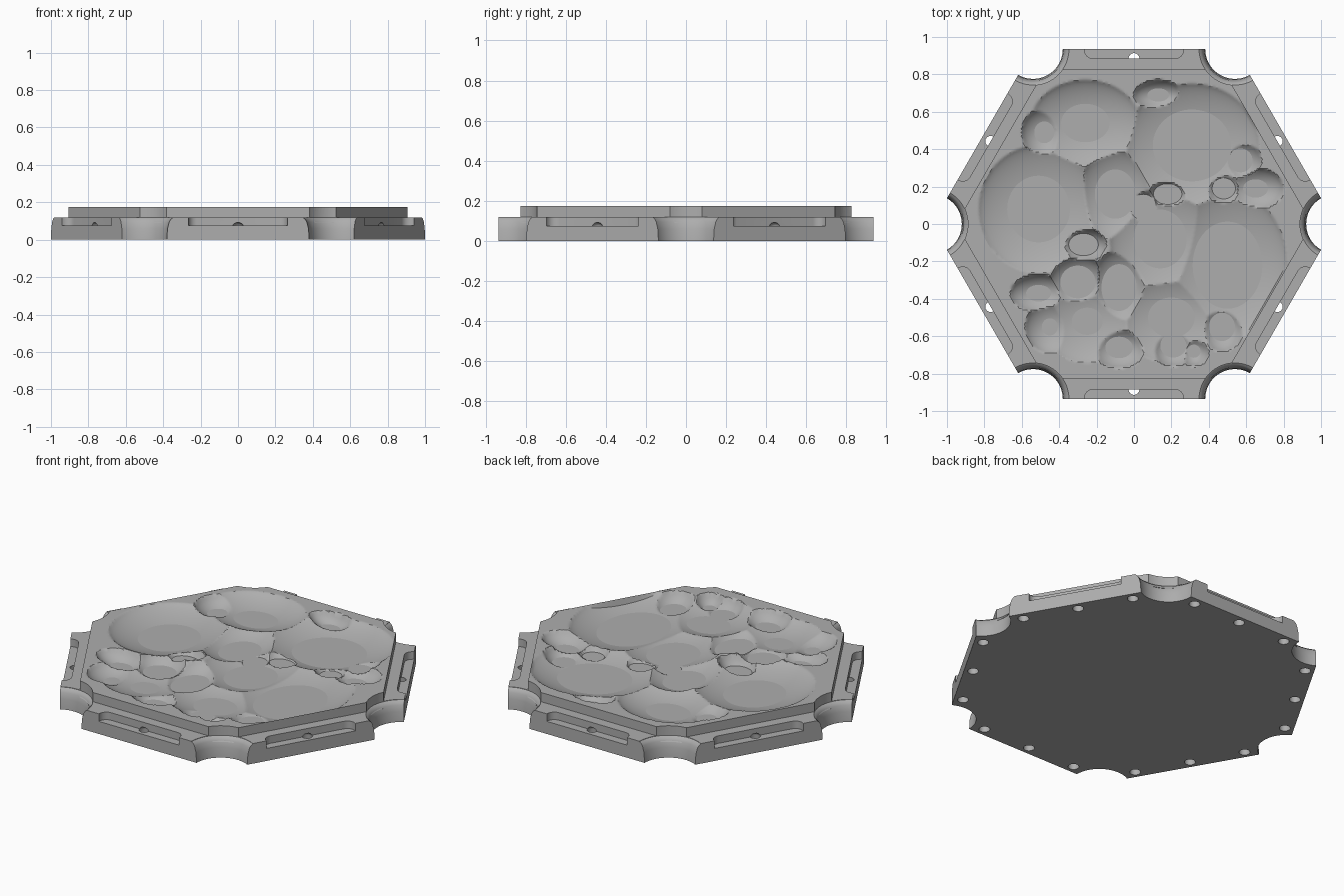
import bpy, bmesh
from math import sin, cos, pi, radians, sqrt
from mathutils import Matrix, Vector

if "Cube" in bpy.data.objects:
    bpy.data.objects.remove(bpy.data.objects["Cube"])

grey = bpy.data.materials.new("stone grey")
grey.use_nodes = True
grey.diffuse_color = (0.42, 0.42, 0.42, 1)
grey.node_tree.nodes["Principled BSDF"].inputs["Base Color"].default_value = (0.42, 0.42, 0.42, 1)

APOTHEM, TIER = 0.935, 0.825
LEDGE, TOP = 0.12, 0.175
CORNER = APOTHEM / cos(pi / 6)


def make_object(name, bm):
    bmesh.ops.recalc_face_normals(bm, faces=bm.faces)
    mesh = bpy.data.meshes.new(name)
    bm.to_mesh(mesh)
    bm.free()
    obj = bpy.data.objects.new(name, mesh)
    bpy.context.collection.objects.link(obj)
    mesh.materials.append(grey)
    return obj


def add_prism(bm, outline, z0, z1, matrix=Matrix()):
    rings = [[bm.verts.new(matrix @ Vector((x, y, z))) for x, y in outline] for z in (z0, z1)]
    bridge(bm, rings)


def add_lathe(bm, profile, centre, sides):
    rings = [[bm.verts.new((centre[0] + r * cos(2 * pi * i / sides),
                            centre[1] + r * sin(2 * pi * i / sides), z))
              for i in range(sides)] for r, z in profile]
    bridge(bm, rings)


def bridge(bm, rings):
    n = len(rings[0])
    for a, b in zip(rings, rings[1:]):
        for i in range(n):
            j = (i + 1) % n
            bm.faces.new((a[i], a[j], b[j], b[i]))
    bm.faces.new(rings[0][::-1])
    bm.faces.new(rings[-1])


def hexagon(apothem):
    r = apothem / cos(pi / 6)
    return [(r * cos(k * pi / 3), r * sin(k * pi / 3)) for k in range(6)]


def cut(obj, cutter):
    mod = obj.modifiers.new("cut", 'BOOLEAN')
    mod.operation, mod.solver, mod.object = 'DIFFERENCE', 'EXACT', cutter
    bpy.ops.object.select_all(action='DESELECT')
    bpy.context.view_layer.objects.active = obj
    obj.select_set(True)
    bpy.ops.object.modifier_apply(modifier=mod.name)


# Flared round notches at the six corners
bm = bmesh.new()
flare = [(0.159, -0.05), (0.159, 0), (0.163, 0.06), (0.172, 0.095),
         (0.181, 0.11), (0.192, 0.118), (0.192, 0.3)]
for x, y in hexagon(APOTHEM):
    add_lathe(bm, flare, (x, y), 64)
notches = make_object("notch_cutter", bm)

# Rounded side pockets, open at the ledge
bm = bmesh.new()
half, back, rad = 0.265, 0.885, 0.045
arc = [(half - rad + rad * sin(a), back + rad - rad * cos(a))
       for a in [radians(15 * i) for i in range(7)]]
side = arc + [(half, 1.1)]
pocket = side + [(-x, y) for x, y in reversed(side)]
for k in range(6):
    add_prism(bm, pocket, 0.075, 0.3, Matrix.Rotation(k * pi / 3, 4, 'Z'))
pockets = make_object("pocket_cutter", bm)

# Domed pin holes in the underside, three along each side
bm = bmesh.new()
dome = [(0.03, -0.05), (0.03, 0.068)]
dome += [(0.03 * cos(a), 0.068 + 0.024 * sin(a)) for a in [radians(18 * i) for i in range(1, 5)]]
for k in range(6):
    for x in (-0.315, 0, 0.315):
        p = Matrix.Rotation(k * pi / 3, 3, 'Z') @ Vector((x, 0.885, 0))
        add_lathe(bm, dome, p, 24)
holes = make_object("hole_cutter", bm)

# Hexagonal base
bm = bmesh.new()
add_prism(bm, hexagon(APOTHEM), 0, LEDGE)
base = make_object("base", bm)
for c in (notches, pockets, holes):
    cut(base, c)

# Scooped ground: centre x, y, radii x, y, depth
SCOOPS = [
    (-0.26, 0.54, 0.29, 0.23, 0.065), (0.31, 0.42, 0.36, 0.33, 0.075),
    (-0.51, 0.08, 0.32, 0.34, 0.07), (-0.10, 0.16, 0.20, 0.24, 0.072),
    (0.50, -0.22, 0.32, 0.40, 0.075), (0.14, -0.08, 0.27, 0.30, 0.07),
    (-0.25, -0.52, 0.25, 0.22, 0.06), (0.20, -0.50, 0.28, 0.24, 0.065),
    (-0.48, 0.49, 0.12, 0.13, 0.065), (0.13, 0.69, 0.13, 0.08, 0.065),
    (0.57, 0.34, 0.11, 0.11, 0.075), (0.65, 0.19, 0.15, 0.11, 0.065),
    (0.48, 0.19, 0.10, 0.09, 0.08), (0.05, 0.09, 0.10, 0.10, 0.09),
    (0.18, 0.16, 0.11, 0.08, 0.09), (-0.27, -0.11, 0.12, 0.09, 0.085),
    (-0.30, -0.31, 0.15, 0.14, 0.08), (-0.51, -0.37, 0.15, 0.10, 0.065),
    (-0.08, -0.34, 0.15, 0.20, 0.08), (-0.45, -0.55, 0.13, 0.14, 0.06),
    (-0.08, -0.66, 0.14, 0.11, 0.07), (0.21, -0.65, 0.12, 0.11, 0.075),
    (0.32, -0.68, 0.08, 0.08, 0.065), (0.47, -0.55, 0.12, 0.13, 0.075),
]


def ground_height(x, y):
    depth = 0
    for cx, cy, rx, ry, d in SCOOPS:
        q = ((x - cx) / rx) ** 2 + ((y - cy) / ry) ** 2
        if q < 1:
            depth = max(depth, d * (1 - q) ** 0.75)
    return TOP - depth


# Raised tier with a finely divided top
bm = bmesh.new()
centre = bm.verts.new((0, 0, TOP))
rim = [bm.verts.new((x, y, TOP)) for x, y in hexagon(TIER)]
for i in range(6):
    bm.faces.new((centre, rim[i], rim[(i + 1) % 6]))
bmesh.ops.subdivide_edges(bm, edges=bm.edges[:], cuts=85, use_grid_fill=True)
for v in bm.verts:
    if not v.is_boundary:
        v.co.z = ground_height(v.co.x, v.co.y)
border = [e for e in bm.edges if e.is_boundary]
skirt = bmesh.ops.extrude_edge_only(bm, edges=border)["geom"]
for v in skirt:
    if isinstance(v, bmesh.types.BMVert):
        v.co.z = LEDGE - 0.04
bmesh.ops.holes_fill(bm, edges=[e for e in bm.edges if e.is_boundary], sides=0)
tier = make_object("ground_tier", bm)
cut(tier, notches)

# Trim the hidden underside of the tier to the ledge
bm = bmesh.new()
bm.from_mesh(tier.data)
for v in bm.verts:
    if v.co.z < LEDGE - 0.03:
        v.co.z = LEDGE - 0.03
bm.to_mesh(tier.data)
bm.free()

for c in (notches, pockets, holes):
    bpy.data.objects.remove(c)

for obj in (base, tier):
    bpy.ops.object.select_all(action='DESELECT')
    bpy.context.view_layer.objects.active = obj
    obj.select_set(True)
    bpy.ops.object.shade_smooth_by_angle(angle=radians(28))
